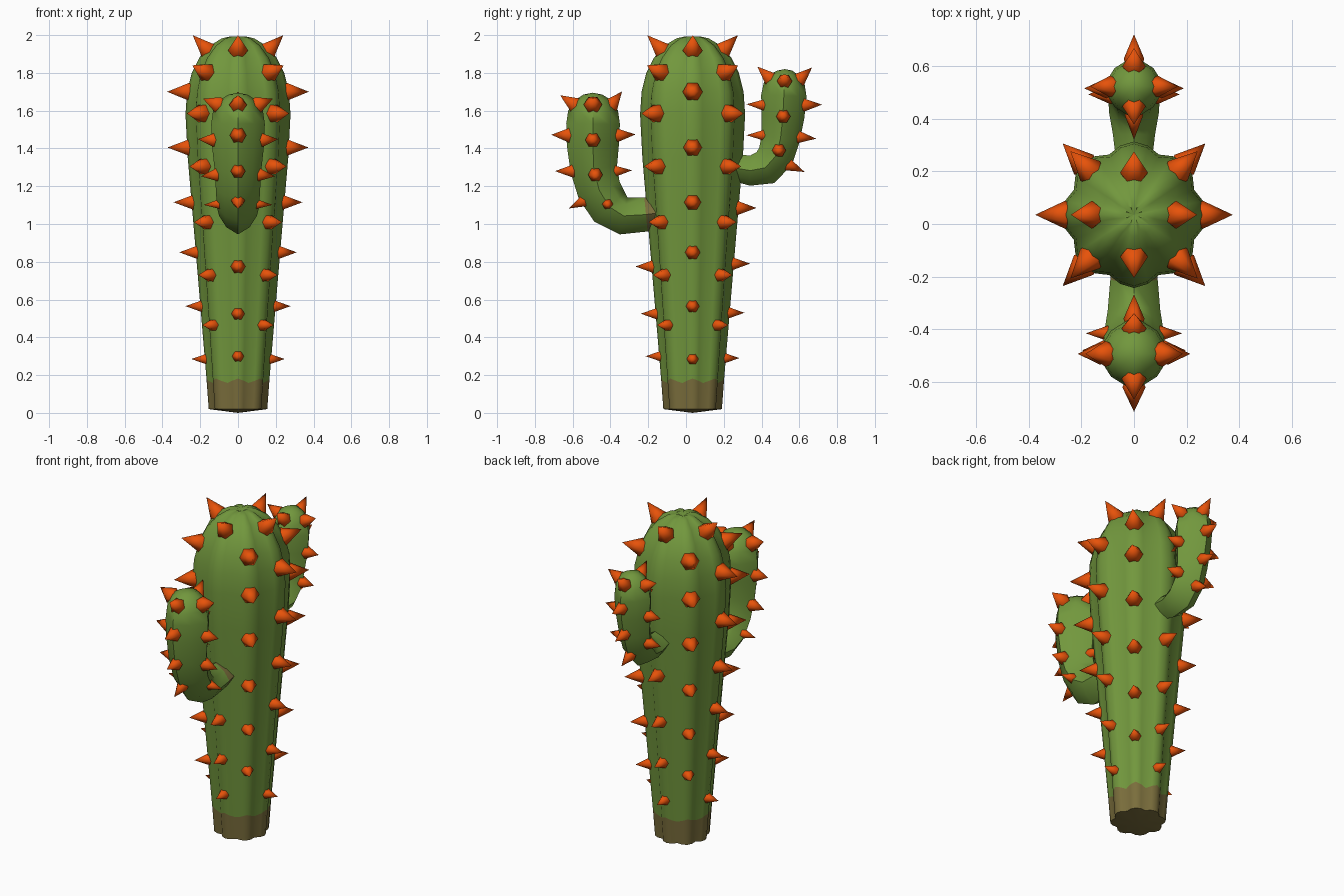
import bpy, bmesh, math
from mathutils import Vector

if "Cube" in bpy.data.objects:
    bpy.data.objects.remove(bpy.data.objects["Cube"])


def material(name, rgb):
    m = bpy.data.materials.new(name)
    m.diffuse_color = (*rgb, 1)
    m.use_nodes = True
    m.node_tree.nodes["Principled BSDF"].inputs["Base Color"].default_value = m.diffuse_color
    return m


GREEN = material("cactus green", (0.168, 0.312, 0.047))
BROWN = material("dry brown", (0.195, 0.155, 0.045))
ORANGE = material("thorn orange", (0.80, 0.085, 0.003))
CY = 0.035  # trunk axis in y


def finish(name, bm, mats, smooth_angle):
    bmesh.ops.recalc_face_normals(bm, faces=bm.faces[:])
    me = bpy.data.meshes.new(name)
    bm.to_mesh(me)
    bm.free()
    for m in mats:
        me.materials.append(m)
    for p in me.polygons:
        p.use_smooth = True
    me.set_sharp_from_angle(angle=math.radians(smooth_angle))
    ob = bpy.data.objects.new(name, me)
    bpy.context.collection.objects.link(ob)
    return ob


def skin(bm, rings, start, end, brown_rings):
    """Join rings of points, cap with a point at each end, first bands brown."""
    vr = [[bm.verts.new(p) for p in r] for r in rings]
    n = len(vr[0])
    a, b = bm.verts.new(start), bm.verts.new(end)
    for i in range(n):
        j = (i + 1) % n
        bm.faces.new((a, vr[0][j], vr[0][i])).material_index = 1
        bm.faces.new((b, vr[-1][i], vr[-1][j]))
        for k in range(len(vr) - 1):
            f = bm.faces.new((vr[k][i], vr[k][j], vr[k + 1][j], vr[k + 1][i]))
            f.material_index = 1 if k < brown_rings else 0


# trunk: ribbed body of revolution (height, ridge radius, valley factor)
PROFILE = [(0.02, 0.155, 0.85), (0.17, 0.167, 0.86), (0.55, 0.198, 0.87),
           (1.0, 0.236, 0.88), (1.35, 0.266, 0.89), (1.58, 0.278, 0.89),
           (1.70, 0.270, 0.88), (1.80, 0.245, 0.87), (1.88, 0.205, 0.85),
           (1.945, 0.148, 0.81), (1.983, 0.085, 0.74), (1.992, 0.045, 0.62)]
bm = bmesh.new()
rings = []
for k, (z, r, v) in enumerate(PROFILE):
    ring = []
    for i in range(32):
        a = i * math.pi / 16
        q = r * (1, 0.5 + 0.47 * (v + 1) / 2 * 1.04, v, 0.5 + 0.47 * (v + 1) / 2 * 1.04)[i % 4]
        wave = 0.012 * math.cos(8 * a) if k == 1 else 0  # scalloped brown edge
        ring.append((q * math.cos(a), CY + q * math.sin(a), z + wave))
    rings.append(ring)
skin(bm, rings, (0, CY, 0), (0, CY, 1.98), 1)
finish("trunk", bm, [GREEN, BROWN], 45)


# arms: four-ribbed tubes bent in the yz plane, path points (y, z, radius)
def arm(name, path, tip, brown):
    bm = bmesh.new()
    rings = []
    for i, (y, z, r) in enumerate(path):
        p0 = path[max(i - 1, 0)]
        p1 = path[min(i + 1, len(path) - 1)]
        t = Vector((0, p1[0] - p0[0], p1[1] - p0[1])).normalized()
        nrm = Vector((0, -t.z, t.y))
        ring = []
        for k in range(8):
            a = k * math.pi / 4
            q = r * (0.87 if k % 2 else 1)
            ring.append(Vector((q * math.cos(a), y, z)) + nrm * q * math.sin(a))
        rings.append(ring)
    skin(bm, rings, (0, path[0][0], path[0][1]), (0, *tip), brown)
    finish(name, bm, [GREEN, BROWN], 60)


arm("front_arm", [(-0.10, 1.065, 0.08), (-0.212, 1.05, 0.09), (-0.33, 1.043, 0.10),
                  (-0.405, 1.09, 0.112), (-0.46, 1.18, 0.117), (-0.488, 1.29, 0.124),
                  (-0.493, 1.42, 0.138), (-0.492, 1.53, 0.142), (-0.492, 1.60, 0.132),
                  (-0.493, 1.655, 0.098), (-0.493, 1.685, 0.05)], (-0.493, 1.695), 1)
arm("back_arm", [(0.17, 1.31, 0.06), (0.24, 1.30, 0.068), (0.34, 1.283, 0.08),
                 (0.42, 1.298, 0.094), (0.475, 1.36, 0.098), (0.50, 1.45, 0.102),
                 (0.513, 1.57, 0.114), (0.518, 1.68, 0.12), (0.52, 1.745, 0.108),
                 (0.522, 1.79, 0.075), (0.522, 1.812, 0.04)], (0.522, 1.82), 1)


# thorns: six-sided cones sunk into the surface
def thorn(bm, base, direction, r, length):
    d = Vector(direction).normalized()
    base = Vector(base)
    u = Vector((0, 0, 1)).cross(d).normalized()
    w = d.cross(u)
    rings = []
    for off, q in ((-0.035, 0.75 * r), (-0.008, r)):
        rings.append([bm.verts.new(base + d * off + (u * math.cos(i * math.pi / 3)
                      + w * math.sin(i * math.pi / 3)) * q) for i in range(6)])
    tip = bm.verts.new(base + d * length)
    for i in range(6):
        j = (i + 1) % 6
        bm.faces.new((rings[0][i], rings[0][j], rings[1][j], rings[1][i]))
        bm.faces.new((rings[1][i], rings[1][j], tip))
    bm.faces.new(rings[0][::-1])


def ridge_radius(z):
    for (z0, r0, _), (z1, r1, _) in zip(PROFILE, PROFILE[1:]):
        if z0 <= z <= z1:
            return r0 + (r1 - r0) * (z - z0) / (z1 - z0)


# trunk thorns: heights per rib, alternating around the trunk
bm = bmesh.new()
side = [1.925, 1.70, 1.405, 1.115, 0.85, 0.565, 0.285]
diagonal = [1.805, 1.585, 1.305, 1.01, 0.73, 0.465]
rows = {0: side, 180: side, 270: [1.925, 0.775, 0.525, 0.30],
        90: [1.925, 1.085, 0.79, 0.53, 0.29]}
rows.update({a: diagonal for a in (45, 135, 225, 315)})
for deg, heights in rows.items():
    c, s = math.cos(math.radians(deg)), math.sin(math.radians(deg))
    for z in heights:
        r = ridge_radius(z)
        up = 1.0 if z > 1.9 else 0.35 if z > 1.75 else 0.0
        thorn(bm, (r * c, CY + r * s, z), (c, s, up),
              min(0.027 + 0.016 * z, 0.053), min(0.062 + 0.03 * z, 0.105))
finish("trunk_thorns", bm, [ORANGE], 65)


# arm thorns: in-plane ones as (base y, base z, dir y, dir z), side ones as (x, y, z, lift)
def arm_thorns(name, plane, sides):
    bm = bmesh.new()
    for y, z, dy, dz, r in plane:
        thorn(bm, (0, y, z), (0, dy, dz), r, 0.085)
    for x, y, z, lift, r in sides:
        for sx in (-1, 1):
            thorn(bm, (sx * x, y, z), (sx, 0, lift), r, 0.075)
    finish(name, bm, [ORANGE], 65)


arm_thorns("front_arm_thorns",
           [(-0.595, 1.635, -1, 0.65, 0.047), (-0.392, 1.635, 0.8, 1, 0.047),
            (-0.628, 1.47, -1, 0.03, 0.044), (-0.352, 1.47, 1, 0.05, 0.04),
            (-0.608, 1.28, -1, 0, 0.039), (-0.37, 1.28, 1, 0.05, 0.035),
            (-0.545, 1.12, -0.9, -0.45, 0.037)],
           [(0.115, -0.493, 1.635, 0.4, 0.049), (0.138, -0.493, 1.445, 0.05, 0.041),
            (0.122, -0.48, 1.26, -0.1, 0.039), (0.108, -0.415, 1.105, -0.05, 0.029)])
arm_thorns("back_arm_thorns",
           [(0.605, 1.77, 0.8, 0.75, 0.044), (0.44, 1.775, -0.8, 0.75, 0.044),
            (0.635, 1.63, 1, 0.02, 0.039), (0.405, 1.63, -1, 0.05, 0.035),
            (0.605, 1.46, 1, -0.1, 0.037), (0.405, 1.47, -1, 0, 0.033),
            (0.55, 1.31, 0.9, -0.4, 0.037)],
           [(0.098, 0.522, 1.76, 0.45, 0.041), (0.114, 0.515, 1.57, 0.05, 0.038),
            (0.098, 0.492, 1.39, 0, 0.037)])
